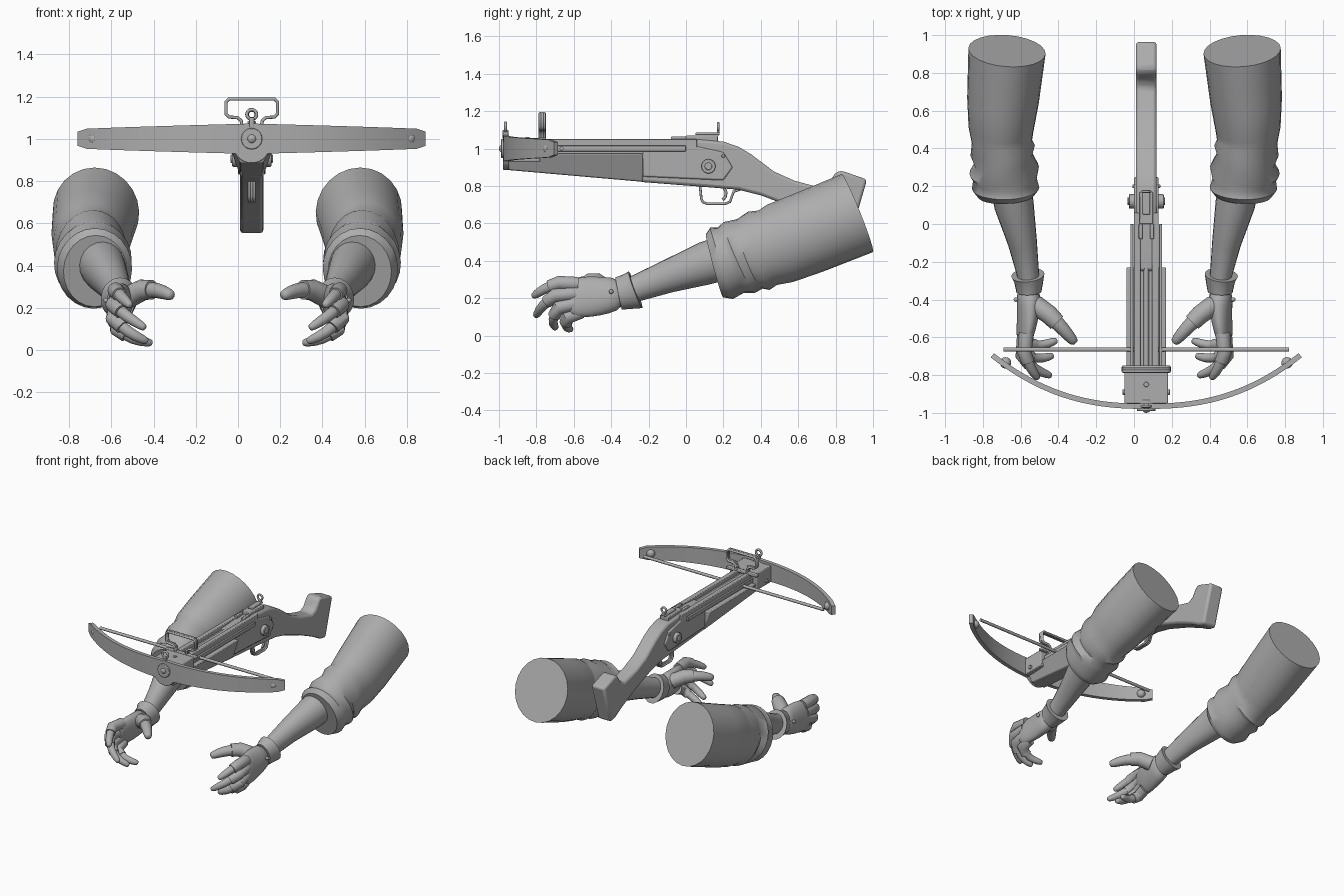
import bpy, bmesh, math
from mathutils import Vector

old = bpy.data.objects.get("Cube")
if old:
    bpy.data.objects.remove(old, do_unlink=True)

grey = bpy.data.materials.new("plain grey")
grey.use_nodes = True
grey.diffuse_color = (0.42, 0.42, 0.42, 1)
grey.node_tree.nodes["Principled BSDF"].inputs["Base Color"].default_value = grey.diffuse_color

CX = 0.065    # centre of the crossbow
MID = -0.05   # mirror plane between the arms


def finish(ob, bevel=0, subsurf=0, angle=35):
    ob.data.materials.clear()
    ob.data.materials.append(grey)
    if bevel:
        m = ob.modifiers.new("Bevel", 'BEVEL')
        m.width, m.segments, m.limit_method = bevel, 2, 'ANGLE'
    if subsurf:
        ob.modifiers.new("Subsurf", 'SUBSURF').levels = subsurf
    for other in bpy.context.selected_objects:
        other.select_set(False)
    bpy.context.view_layer.objects.active = ob
    ob.select_set(True)
    bpy.ops.object.shade_smooth_by_angle(angle=math.radians(angle))
    return ob


def make(name, bm, **kw):
    bmesh.ops.recalc_face_normals(bm, faces=bm.faces)
    me = bpy.data.meshes.new(name)
    bm.to_mesh(me)
    bm.free()
    ob = bpy.data.objects.new(name, me)
    bpy.context.collection.objects.link(ob)
    return finish(ob, **kw)


def prism(name, profile, w, taper=None, bevel=0.008):
    """Extrude a (y, z) profile across x; taper(z) scales the width."""
    bm = bmesh.new()
    f = bm.faces.new([bm.verts.new((-w, y, z)) for y, z in profile])
    new = bmesh.ops.extrude_face_region(bm, geom=[f])["geom"]
    bmesh.ops.translate(bm, verts=[v for v in new if isinstance(v, bmesh.types.BMVert)], vec=(2 * w, 0, 0))
    for v in bm.verts:
        v.co.x = CX + v.co.x * (taper(v.co) if taper else 1)
    return make(name, bm, bevel=bevel)


def box(name, dx, w, y0, y1, z0, z1, bevel=0.005):
    ob = prism(name, [(y0, z0), (y1, z0), (y1, z1), (y0, z1)], w, bevel=bevel)
    ob.location.x = dx
    return ob


def cylinder(name, loc, r, depth, axis, bevel=0.004, n=32):
    rot = {"x": (0, math.pi / 2, 0), "y": (math.pi / 2, 0, 0), "z": (0, 0, 0)}[axis]
    bpy.ops.mesh.primitive_cylinder_add(vertices=n, radius=r, depth=depth, location=loc, rotation=rot)
    ob = bpy.context.object
    ob.name = name
    return finish(ob, bevel=bevel)


def ball(name, loc, r):
    bpy.ops.mesh.primitive_uv_sphere_add(segments=20, ring_count=12, radius=r, location=loc)
    bpy.context.object.name = name
    return finish(bpy.context.object, angle=60)


def wire(name, pts, r, closed=False):
    cu = bpy.data.curves.new(name, 'CURVE')
    cu.dimensions, cu.bevel_depth, cu.bevel_resolution, cu.use_fill_caps = '3D', r, 2, True
    sp = cu.splines.new('POLY')
    sp.points.add(len(pts) - 1)
    for p, co in zip(sp.points, pts):
        p.co = (*co, 1)
    sp.use_cyclic_u = closed
    ob = bpy.data.objects.new(name, cu)
    bpy.context.collection.objects.link(ob)
    finish_curve = bpy.context.view_layer
    for other in bpy.context.selected_objects:
        other.select_set(False)
    finish_curve.objects.active = ob
    ob.select_set(True)
    bpy.ops.object.convert(target='MESH')
    return finish(bpy.context.object, angle=50)


def loft(name, side, stations, n=20, roll=0, **kw):
    """Oval rings (d, y, z, half width, half height, tilt) along a path, capped."""
    bm = bmesh.new()
    pts = [Vector(s[:3]) for s in stations]
    rings = []
    for i, s in enumerate(stations):
        t = (pts[min(i + 1, len(pts) - 1)] - pts[max(i - 1, 0)]).normalized()
        e1 = t.cross(Vector((0, 0, 1))).normalized()
        e2 = e1.cross(t)
        e1, e2 = e1 * math.cos(roll) + e2 * math.sin(roll), e2 * math.cos(roll) - e1 * math.sin(roll)
        tilt = s[5] if len(s) > 5 else 0
        ring = []
        for k in range(n):
            a = 2 * math.pi * k / n
            p = pts[i] + e1 * s[3] * math.cos(a) + e2 * s[4] * math.sin(a) + t * tilt * math.sin(a + i)
            ring.append(bm.verts.new((MID + side * p.x, p.y, p.z)))
        rings.append(ring)
    for r0, r1 in zip(rings, rings[1:]):
        for k in range(n):
            bm.faces.new((r0[k], r0[(k + 1) % n], r1[(k + 1) % n], r1[k]))
    bm.faces.new(rings[0])
    bm.faces.new(rings[-1])
    return make(name, bm, **kw)


# Arms: sleeve stations follow a sloping axis (s along it, width, height, fold tilt)
SLEEVE = [(1.085, .205, .225, 0), (.8, .19, .222, 0), (.64, .172, .218, .01), (.57, .16, .204, .02),
          (.52, .172, .217, .02), (.47, .155, .198, .02), (.41, .185, .206, .02), (.36, .168, .188, .015),
          (.31, .178, .2, .01), (.27, .15, .175, .01), (.285, .11, .13, 0)]
FINGERS = {
    "index": [(.52, -.58, .275), (.53, -.68, .282), (.50, -.76, .25), (.465, -.81, .215)],
    "middle": [(.53, -.59, .225), (.54, -.70, .215), (.48, -.77, .16), (.40, -.80, .11)],
    "ring": [(.53, -.59, .175), (.54, -.68, .15), (.47, -.72, .08), (.39, -.70, .045)],
    "little": [(.52, -.56, .13), (.52, -.63, .10), (.45, -.65, .05), (.37, -.62, .035)],
    "thumb": [(.47, -.43, .25), (.40, -.48, .285), (.33, -.55, .285), (.27, -.62, .26)],
}


def finger(label, side, pts):
    p = [Vector(q) for q in pts]
    base = .048 if "thumb" in label else .036
    radii = [base, base * .9, base * .8, base * .62]
    st = [(*q, r, r) for q, r in zip(p, radii)]
    end = p[3] + (p[3] - p[2]).normalized() * .016
    st.append((*end, radii[3] * .55, radii[3] * .55))
    loft(label + "_finger", side, st, n=12, subsurf=1, angle=60)
    # glove covering up to the second joint
    mid = p[1].lerp(p[2], .6)
    glove = [(*p[0], base * 1.1, base * 1.1), (*p[1], base * 1.05, base * 1.05), (*mid, base * .97, base * .97)]
    loft(label + "_glove_tube", side, glove, n=14, angle=50)


for side, tag in ((1, "left"), (-1, "right")):
    sleeve = []
    for s, a, b, tilt in SLEEVE:
        n = .30 - .014 * math.sin(s * 3 - .6) + .01 * s
        d = .655 - .03 * abs(s - .65) / .4
        sleeve.append((d, .94 * s - .34 * n, .34 * s + .94 * n, a, b, tilt))
    # keep the opening lip from turning the last ring's frame over
    loft(tag + "_sleeve", side, sleeve[:-1], n=24, angle=45)
    loft(tag + "_forearm", side, [(.61, .25, .43, .11, .12), (.585, .1, .385, .105, .115),
         (.54, -.1, .315, .077, .088), (.505, -.3, .24, .055, .068), (.505, -.36, .225, .055, .07)], angle=60)
    loft(tag + "_glove_cuff", side, [(.512, -.27, .245, .088, .104, .012), (.508, -.31, .235, .076, .095, .008),
         (.506, -.36, .225, .066, .088)], angle=50)
    loft(tag + "_palm", side, [(.506, -.34, .228, .065, .086), (.508, -.42, .215, .062, .1),
         (.515, -.52, .208, .052, .115), (.53, -.6, .2, .042, .105), (.53, -.64, .197, .026, .08)],
         roll=-.2, subsurf=1, angle=60)
    ball(tag + "_cuff_button", (MID + side * .575, -.4, .235), .012)
    for label, pts in FINGERS.items():
        finger(tag + "_" + label, side, pts)

# Stock and receiver
prism("stock", [(-.25, 1.03), (.05, 1.05), (.2, 1.037), (.28, 1.01), (.35, .968), (.47, .877), (.58, .828), (.72, .79),
                (.76, .81), (.8, .872), (.83, .882), (.968, .834), (.885, .55), (.83, .56), (.74, .61), (.6, .674),
                (.4, .75), (.28, .78), (.07, .797), (-.25, .822)], .055, bevel=.018)
prism("receiver", [(-.23, 1.0), (.02, 1.02), (.2, .98), (.25, .9), (.2, .83), (-.23, .85)], .066)

# Fore-end narrowing towards its underside
prism("fore_end", [(-.95, .975), (-.23, .975), (-.23, .822), (-.95, .885)], .108,
      taper=lambda c: 1 if c.z > .95 else .5)
box("head_block", 0, .115, -.95, -.78, .93, 1.055)
box("rail_core", 0, .06, -.95, .05, .96, 1.02)
for side in (-1, 1):
    box("top_rail", side * .048, .017, -.95, .06, 1.0, 1.05)
    box("side_rail", side * .076, .008, -.78, 0, .985, 1.015, bevel=.003)
    cylinder("side_boss", (CX + side * .07, .12, .905), .038, .045, "x")
    cylinder("boss_pin", (CX + side * .09, .12, .905), .02, .02, "x")
    cylinder("head_bolt", (CX + side * .118, -.89, .96), .014, .016, "x", n=12)
    cylinder("receiver_pin", (CX + side * .066, .2, .96), .01, .016, "x", n=12)
    box("string_catch", side * .03, .01, -.08, .0, 1.03, 1.065)
cylinder("bolt_track", (CX, -.43, 1.02), .014, 1.0, "y", n=12)
cylinder("head_screw", (CX, -.85, 1.056), .014, .012, "z", n=12)
box("latch", 0, .035, .0, .17, 1.03, 1.07)

# Bow limbs, curved in plan and tapering to rounded ends
bm = bmesh.new()
rings, half, N = [], .815, 40
for i in range(N + 1):
    t = -1 + 2 * i / N
    h = .045 + .027 * (1 - abs(t)) ** .8
    if abs(t) > .96:
        h *= .75
    y = -.965 + .27 * abs(t) ** 2.4
    slope = math.copysign(.27 * 2.4 * abs(t) ** 1.4, t) / half
    off = Vector((-slope, 1, 0)).normalized() * .014
    rings.append([bm.verts.new((CX + t * half + s * off.x, y + s * off.y, 1 + u * h))
                  for s, u in ((-1, -1), (1, -1), (1, 1), (-1, 1))])
for a, b in zip(rings, rings[1:]):
    for k in range(4):
        bm.faces.new((a[k], a[(k + 1) % 4], b[(k + 1) % 4], b[k]))
bm.faces.new(rings[0])
bm.faces.new(rings[-1])
make("bow_limbs", bm)
cylinder("limb_boss", (CX, -.955, .972), .088, .045, "y")
cylinder("hub", (CX, -.965, 1), .05, .05, "y")
ball("hub_ball", (CX, -.975, 1), .025)
for side in (-1, 1):
    ball("limb_knob", (CX + side * .745, -.735, 1), .03)
cylinder("bowstring", (CX, -.665, 1.0), .011, 1.51, "x", bevel=0, n=12)

# Front sight frame, ring sights and rear sight
half_frame = [(.045, 1.055), (.05, 1.085), (.066, 1.1), (.108, 1.103), (.122, 1.118), (.122, 1.175), (.108, 1.188)]
frame = half_frame + [(-x, z) for x, z in reversed(half_frame)]
for y in (-.78, -.768, -.757):
    wire("sight_frame", [(CX + x, y, z) for x, z in frame], .008)
box("frame_base", 0, .13, -.785, -.752, 1.04, 1.06)


def ring(name, y, z, r, thick):
    wire(name, [(CX + r * math.cos(k * math.pi / 10), y, z + r * math.sin(k * math.pi / 10)) for k in range(20)],
         thick, True)


ring("front_sight_ring", -.965, 1.115, .023, .008)
box("front_sight_post", 0, .012, -.98, -.95, 1.05, 1.1)
ring("rear_sight_ring", .172, 1.115, .02, .007)
box("rear_sight_post", 0, .014, .165, .18, 1.07, 1.1)
box("rear_sight_leaf", 0, .02, .05, .18, 1.072, 1.085)

# Trigger and guard
guard = [(.075, .8), (.082, .73), (.092, .712), (.115, .705), (.21, .705), (.235, .715), (.255, .77), (.3, .785)]
for dx in (-.012, 0, .012):
    wire("trigger_guard", [(CX + dx, y, z) for y, z in guard], .007)
wire("trigger", [(CX, .2, .8), (CX, .215, .765), (CX, .21, .74), (CX, .195, .725)], .008)
